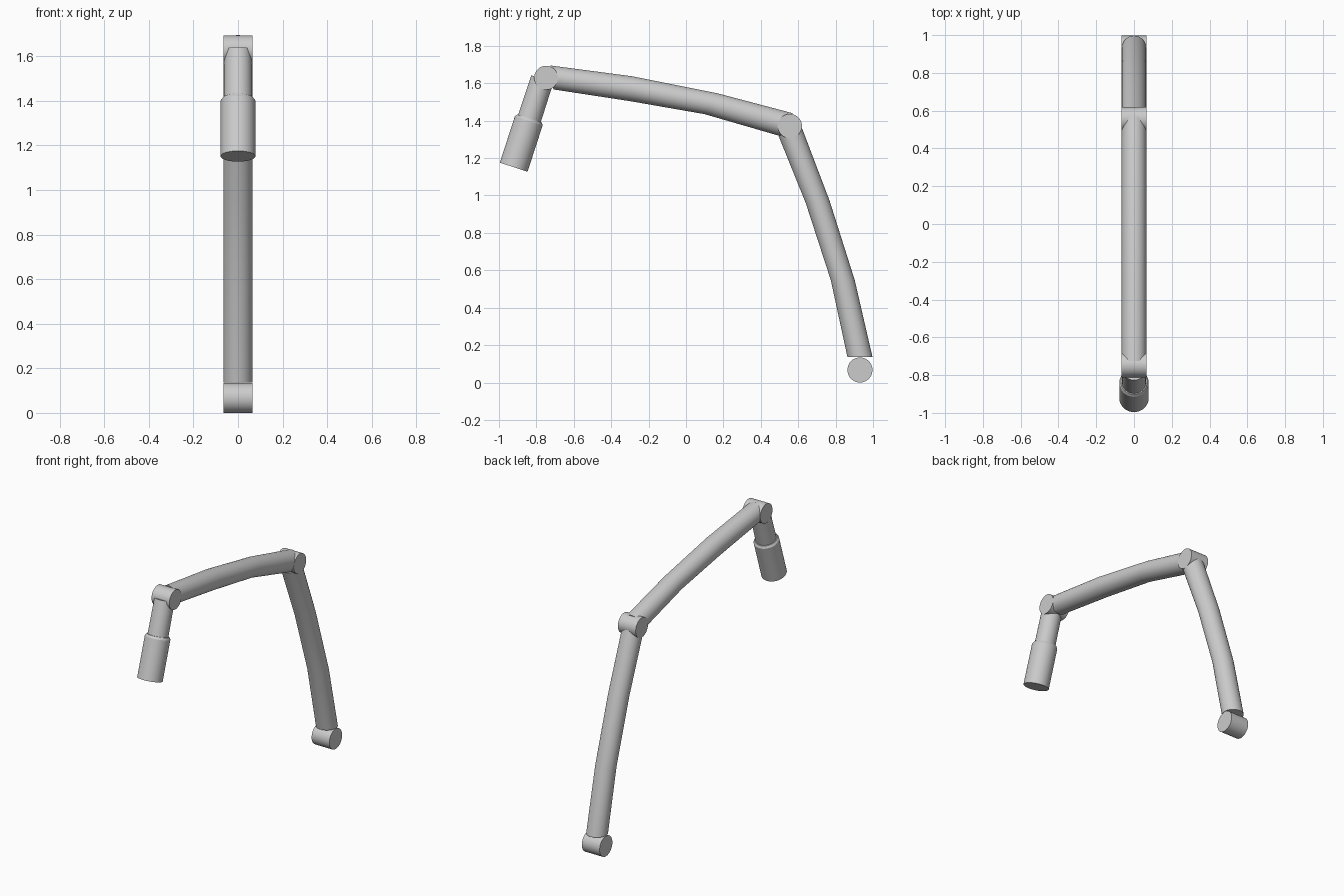
import bpy, math
from mathutils import Vector

if "Cube" in bpy.data.objects:
    bpy.data.objects.remove(bpy.data.objects["Cube"])

SIDES = 40
RX = 0.065


def loft(name, sections):
    """Closed round tube; each section is (yz edge a, yz edge b, half width in x)."""
    verts, faces = [], []
    for (ya, za), (yb, zb), rx in sections:
        for i in range(SIDES):
            t = 2 * math.pi * i / SIDES
            c = math.cos(t) / 2
            verts.append((rx * math.sin(t),
                          (ya + yb) / 2 + c * (yb - ya),
                          (za + zb) / 2 + c * (zb - za)))
    for s in range(len(sections) - 1):
        for i in range(SIDES):
            j = (i + 1) % SIDES
            a, b = s * SIDES, (s + 1) * SIDES
            faces.append((a + i, a + j, b + j, b + i))
    last = (len(sections) - 1) * SIDES
    faces.append(tuple(reversed(range(SIDES))))
    faces.append(tuple(range(last, last + SIDES)))
    mesh = bpy.data.meshes.new(name)
    mesh.from_pydata(verts, [], faces)
    obj = bpy.data.objects.new(name, mesh)
    bpy.context.collection.objects.link(obj)
    finish(obj)


def finish(obj):
    bpy.ops.object.select_all(action='DESELECT')
    obj.select_set(True)
    bpy.context.view_layer.objects.active = obj
    bpy.ops.object.mode_set(mode='EDIT')
    bpy.ops.mesh.select_all(action='SELECT')
    bpy.ops.mesh.normals_make_consistent(inside=False)
    bpy.ops.object.mode_set(mode='OBJECT')
    bpy.ops.object.shade_smooth_by_angle(angle=math.radians(30))


def hinge(name, y, z, r):
    bpy.ops.mesh.primitive_cylinder_add(vertices=SIDES, radius=r, depth=2 * RX,
                                        location=(0, y, z), rotation=(0, math.pi / 2, 0))
    bpy.context.object.name = name
    finish(bpy.context.object)


def turned(name, start, axis, profile):
    """Round part along a yz axis; profile is (distance, radius)."""
    d = Vector(axis).normalized()
    n = Vector((-d.y, d.x))
    s = Vector(start)
    loft(name, [(s + d * t - n * r, s + d * t + n * r, r) for t, r in profile])


# Hinge cylinders across the arm
hinge("base_hinge", 0.93, 0.067, 0.067)
hinge("elbow_hinge", 0.555, 1.371, 0.065)
hinge("wrist_hinge", -0.748, 1.629, 0.064)

# Gently bent arm tubes
loft("lower_arm", [((0.863, 0.137), (0.997, 0.137), RX),
                   ((0.774, 0.548), (0.902, 0.548), RX),
                   ((0.640, 0.960), (0.768, 0.971), RX),
                   ((0.495, 1.318), (0.618, 1.366), RX)])
loft("upper_arm", [((0.570, 1.440), (0.506, 1.317), RX),
                   ((0.169, 1.546), (0.099, 1.435), RX),
                   ((-0.286, 1.637), (-0.297, 1.504), RX),
                   ((-0.725, 1.695), (-0.709, 1.567), RX)])

# Neck and wider head hanging from the wrist
HEAD_AXIS = (-0.309, -0.951)
turned("neck", (-0.768, 1.623), HEAD_AXIS, [(0, 0.062), (0.3, 0.064)])
turned("head", (-0.768, 1.623), HEAD_AXIS,
       [(0.222, 0.069), (0.236, 0.078), (0.496, 0.078)])
